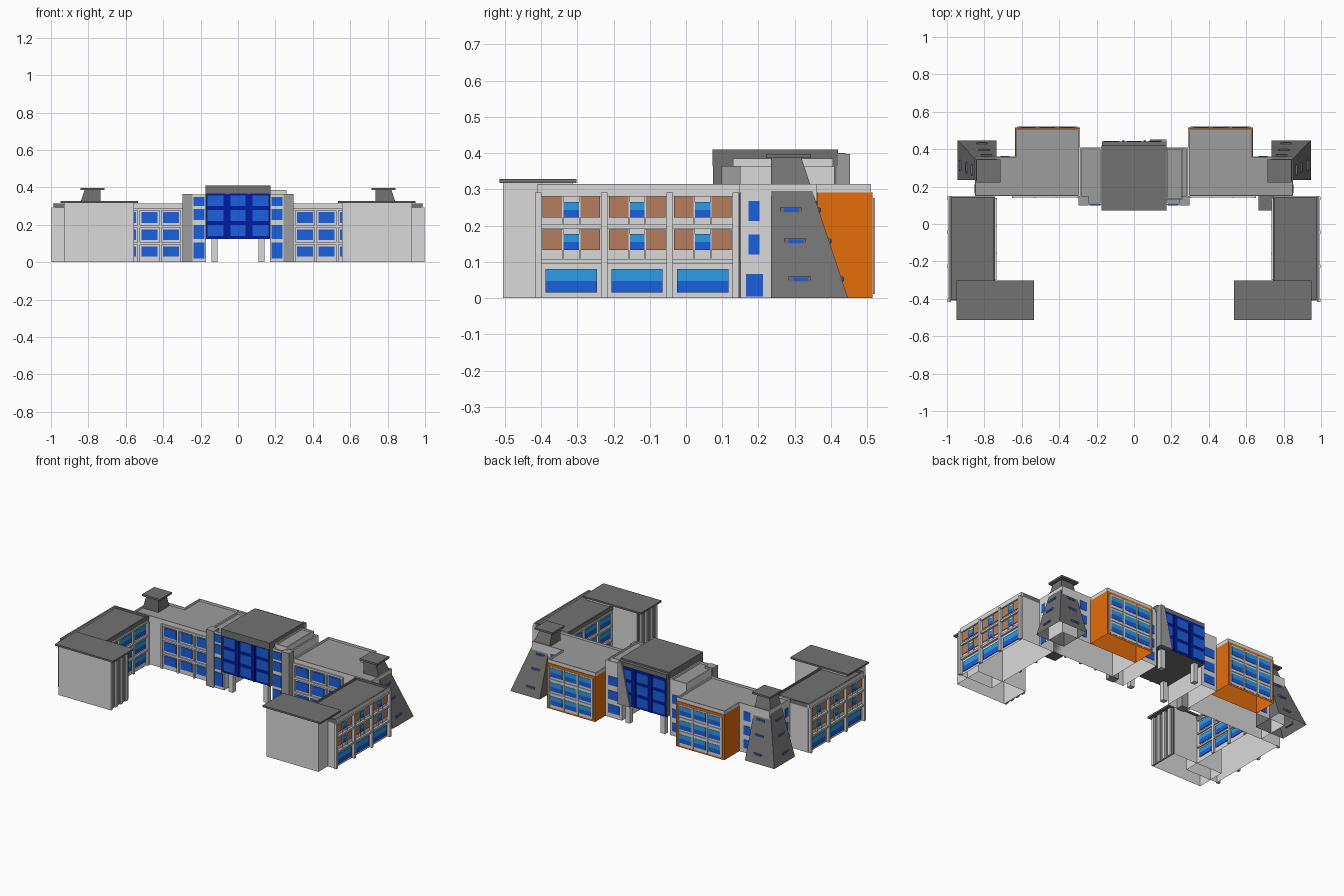
import bpy, bmesh

if "Cube" in bpy.data.objects:
    bpy.data.objects.remove(bpy.data.objects["Cube"])

def mat(name, r, g, b):
    m = bpy.data.materials.new(name)
    m.diffuse_color = (r, g, b, 1)
    m.use_nodes = True
    m.node_tree.nodes["Principled BSDF"].inputs["Base Color"].default_value = m.diffuse_color
    return m

LIGHT = mat("light_concrete", .70, .70, .70)
MID = mat("roof_gray", .34, .34, .34)
DARK = mat("dark_gray", .168, .168, .168)
ORANGE = mat("orange", .78, .155, .003)
BLUE = mat("window_blue", .01, .115, .74)
SKY = mat("light_blue", .025, .34, .80)
NAVY = mat("navy", .001, .012, .36)
BROWN = mat("brown_blind", .47, .21, .11)

def finish(name, bm, mats, mirror):
    me = bpy.data.meshes.new(name)
    bm.to_mesh(me)
    bm.free()
    for m in mats:
        me.materials.append(m)
    ob = bpy.data.objects.new(name, me)
    bpy.context.collection.objects.link(ob)
    if mirror:
        ob.modifiers.new("mirror", 'MIRROR').use_axis = (True, False, False)
    return ob

def add_box(bm, b):
    x0, x1, y0, y1, z0, z1 = b
    vs = bmesh.ops.create_cube(bm, size=1)["verts"]
    for v in vs:
        v.co = (x1 if v.co.x > 0 else x0, y1 if v.co.y > 0 else y0, z1 if v.co.z > 0 else z0)
    return vs

def boxes(name, blist, m, mirror=True):
    bm = bmesh.new()
    for b in blist:
        add_box(bm, b)
    return finish(name, bm, [m], mirror)

def block(name, outline, z0, z1, wall, roof, rim=.012, drop=.012, mirror=True):
    """Hollow block on an outline, open at the bottom, with a sunken roof behind a parapet."""
    bm = bmesh.new()
    low = [bm.verts.new((x, y, z0)) for x, y in outline]
    high = [bm.verts.new((x, y, z1)) for x, y in outline]
    n = len(outline)
    for i in range(n):
        j = (i + 1) % n
        bm.faces.new((low[i], low[j], high[j], high[i]))
    top = [bm.faces.new(high)]
    bm.normal_update()
    if rim:
        bmesh.ops.inset_region(bm, faces=top, thickness=rim, depth=0)
        ret = bmesh.ops.extrude_face_region(bm, geom=top)
        new = [g for g in ret["geom"] if isinstance(g, bmesh.types.BMFace)]
        bmesh.ops.delete(bm, geom=[f for f in top if f.is_valid], context='FACES')
        bmesh.ops.translate(bm, verts=new[0].verts, vec=(0, 0, -drop))
        top = new
    for f in top:
        f.material_index = 1
    bmesh.ops.recalc_face_normals(bm, faces=bm.faces)
    return finish(name, bm, [wall, roof], mirror)

def building(name, b, *args):
    x0, x1, y0, y1, z0, z1 = b
    return block(name, [(x0, y0), (x1, y0), (x1, y1), (x0, y1)], z0, z1, *args)

def plates(axis, pos, out, cols, rows, t=.005):
    """Thin plates on a wall; out is +1 or -1, the way the wall faces."""
    lo, hi = sorted((pos + out * .0004, pos + out * t))
    return [((lo, hi) + c if axis == 'x' else c + (lo, hi)) + r for c in cols for r in rows]

def windows(name, axis, pos, out, cols, rows, two_tone=False, mirror=True, t=.005):
    if not two_tone:
        return boxes(name, plates(axis, pos, out, cols, rows, t), BLUE, mirror)
    low = [(a, a + (b - a) * .5) for a, b in rows]
    high = [(a + (b - a) * .5, b) for a, b in rows]
    boxes(name + "_lower_glass", plates(axis, pos, out, cols, low, t), BLUE, mirror)
    boxes(name + "_upper_glass", plates(axis, pos, out, cols, high, t), SKY, mirror)

ROWS = [(.03, .085), (.118, .175), (.21, .268)]

# Side wings
building("wing", (.745, .978, -.41, .147, 0, .29), LIGHT, DARK, 0)
building("wing_parapet", (.742, .985, -.41, .148, .2885, .315), DARK, DARK)
boxes("wing_cornice", [(.975, .988, -.41, .149, .288, .314)], LIGHT)
bay_edges = [-.408, -.225, -.045, .137]
boxes("wing_columns", [(.979, .997, y - .009, y + .009, 0, .292) for y in bay_edges], LIGHT)
boxes("wing_ledges", [(.979, .992, -.41, .14, z, z + .012) for z in (.096, .192, .28)], LIGHT)
bays = [(a + .012, b - .012) for a, b in zip(bay_edges, bay_edges[1:])]
windows("wing_ground_windows", 'x', .978, 1, [(a + .008, b - .008) for a, b in bays], [(.015, .08)], True)
upper = [(.133, .19), (.222, .28)]
blinds, glass, mullions = [], [], []
for a, b in bays:
    blinds += [(a, a + .054), (b - .054, b)]
    glass.append((a + .058, b - .058))
    mullions += [(a + .054, a + .058), (b - .058, b - .054)]
boxes("wing_blinds", plates('x', .978, 1, blinds, upper), BROWN)
windows("wing_upper_windows", 'x', .978, 1, glass, [(.133, .177), (.222, .265)], True)
boxes("wing_mullions", plates('x', .978, 1, mullions, [(.11, .19), (.204, .28)], .009), LIGHT)

# Inner court side of the wings
inner = [(-.285, -.175), (-.14, -.03), (.005, .115)]
windows("wing_court_windows", 'x', .745, -1, inner, ROWS, True)
boxes("wing_court_frames", plates('x', .745, -1, [(-.165, -.15), (-.02, -.005), (.125, .14)], [(0, .28)], .012)
      + plates('x', .745, -1, [(-.3, .14)], [(.095, .105), (.187, .197), (.278, .288)], .01), LIGHT)

# Front end blocks with ribbed inner side and slab roof
building("end_block", (.57, .93, -.505, -.312, 0, .318), LIGHT, LIGHT, 0)
boxes("end_block_roof", [(.535, .95, -.514, -.302, .317, .328)], DARK)
boxes("end_block_ribs", [(.556, .569, y, y + .022, 0, .317) for y in (-.505, -.455, -.405, -.355)], LIGHT)
boxes("end_block_rib_recess", [(.565, .5695, -.49, -.315, 0, .316)], DARK)

# Long rear building, its roof joined with that of the rear bays
building("rear_building", (.29, .85, .15, .36, 0, .293), LIGHT, MID, 0)
block("rear_roof", [(.29, .149), (.85, .149), (.85, .361), (.634, .361), (.634, .511), (.29, .511)],
      .292, .315, LIGHT, MID, .009)
cols = [(.315, .40), (.43, .515), (.545, .63)]
windows("court_windows", 'y', .15, -1, cols, ROWS)
boxes("court_frames", plates('y', .15, -1, [(.295, .307), (.409, .421), (.524, .536), (.64, .652)], [(0, .288)], .011)
      + plates('y', .15, -1, [(.295, .65)], [(.094, .106), (.186, .198), (.276, .288)], .009), LIGHT)
windows("end_wall_windows", 'x', .85, 1, [(.172, .203)], [(.12, .175), (.213, .268)], False, True, .003)
windows("end_wall_door", 'x', .85, 1, [(.165, .212)], [(.005, .067)], False, True, .003)
windows("rear_wall_windows", 'y', .36, 1, [(.665, .715)], ROWS, False, True, .003)
boxes("court_annex", [(.665, .745, .072, .15, 0, .1)], DARK, False)

# Orange rear bays
building("orange_bay", (.29, .635, .362, .515, 0, .292), ORANGE, ORANGE, 0)
boxes("bay_panel", plates('y', .515, 1, [(.303, .622)], [(.012, .276)], .002), LIGHT)
bay_cols = [(.318, .402), (.421, .504), (.523, .607)]
windows("bay_windows", 'y', .515, 1, bay_cols, ROWS, True, True, .004)
boxes("bay_frames", plates('y', .515, 1, [(.303, .313), (.407, .416), (.509, .518), (.612, .622)], [(.012, .276)], .007)
      + plates('y', .515, 1, [(.303, .622)], [(.098, .106), (.188, .196)], .006), LIGHT)

# Towers flanking the entrance
building("entrance_tower", (.172, .289, .105, .41, 0, .363), LIGHT, MID)
boxes("tower_front_pier", [(.242, .296, .098, .15, 0, .365)], MID)
tower_rows = [(.02, .105), (.125, .2), (.225, .285), (.3, .35)]
windows("tower_front_windows", 'y', .105, -1, [(.18, .238)], tower_rows)
windows("tower_rear_windows", 'y', .41, 1, [(.19, .27)], ROWS, False, True, .003)
building("tower_upper_block", (.172, .26, .13, .405, .35, .385), LIGHT, MID, .01, .01, False)

# Raised centre block on four legs
boxes("centre_body", [(-.17, .17, .09, .44, .125, .4)], DARK, False)
boxes("centre_roof", [(-.174, .174, .073, .42, .365, .41)], DARK, False)
boxes("centre_side_fins", [(.168, .174, .075, .12, .125, .366)], DARK)
boxes("centre_glazing_frame", plates('y', .09, -1, [(-.168, .168)], [(.126, .365)], .006)
      + plates('y', .44, 1, [(-.17, .17)], [(.127, .375)], .002), NAVY, False)
c3 = [(-.162, -.077), (-.04, .04), (.077, .162)]
r3 = [(.14, .2), (.22, .28), (.3, .358)]
windows("centre_front_windows", 'y', .084, -1, c3, r3, False, False, .003)
windows("centre_rear_windows", 'y', .442, 1, c3, r3, False, False, .003)
boxes("centre_mullions", plates('y', .09, -1, [(-.065, -.052), (.052, .065)], [(.126, .365)], .012)
      + plates('y', .44, 1, [(-.065, -.052), (.052, .065)], [(.127, .37)], .007), NAVY, False)
boxes("centre_leg", [(.11, .142, y, y + .032, 0, .127) for y in (.105, .385)], LIGHT)

# Slanted plate on one rear corner of the centre block
bm = bmesh.new()
for v in add_box(bm, (.085, .173, .415, .453, .125, .398)):
    if v.co.z > .3 and v.co.x < .1:
        v.co.x = .145
finish("slanted_plate", bm, [MID], False)

# Tapered stair towers at the rear corners, open underneath
bm = bmesh.new()
for v in add_box(bm, (.735, .945, .235, .447, 0, .388)):
    if v.co.z > .2:
        v.co.x = min(v.co.x, .82)
        v.co.y = min(v.co.y, .318)
bm.normal_update()
bmesh.ops.delete(bm, geom=[f for f in bm.faces if f.normal.z < -.9], context='FACES_ONLY')
finish("stair_tower", bm, [DARK], True)
boxes("stair_tower_cap", [(.715, .842, .222, .345, .386, .398)], DARK)
frames, panes = [], []
for z, s in ((.052, .028), (.157, .016), (.243, .004)):
    x, y = .945 - .322 * z, .447 - .332 * z
    frames += [(x - .008, x + .005, .255 + s, .315 + s, z - .007, z + .007),
               (.755 + s, .815 + s, y - .008, y + .004, z - .007, z + .007)]
    panes += [(x, x + .007, .267 + s, .308 + s, z - .005, z + .005),
              (.767 + s, .808 + s, y, y + .006, z - .005, z + .005)]
boxes("stair_slit_frames", frames, DARK)
boxes("stair_slit_windows", panes, BLUE)
